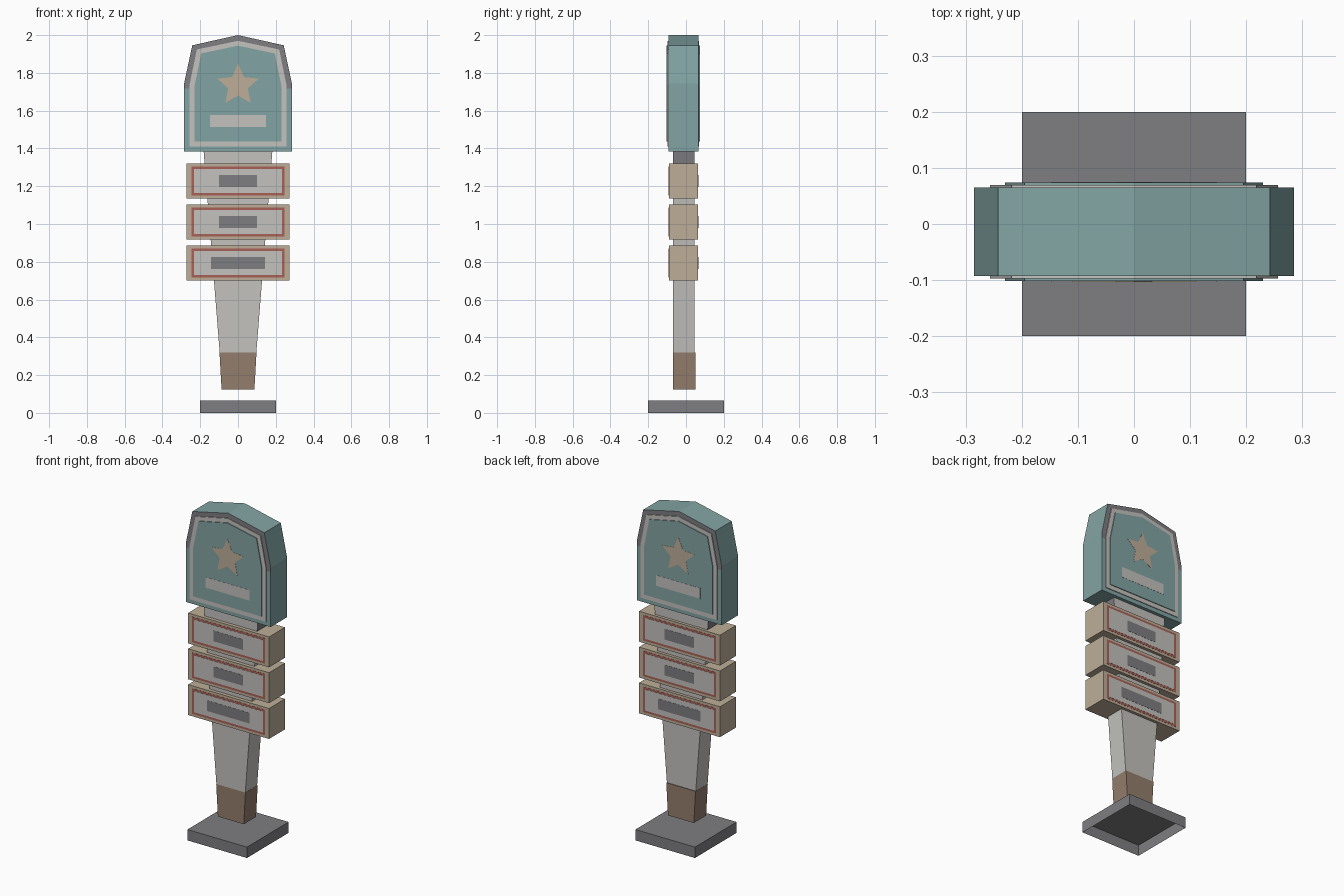
import bpy
import bmesh
import math

cube = bpy.data.objects.get("Cube")
if cube:
    bpy.data.objects.remove(cube, do_unlink=True)


def material(name, rgb):
    """Flat material from 0-255 display colour, converted to linear."""
    lin = []
    for v in rgb:
        c = v / 255
        lin.append(c / 12.92 if c <= 0.04045 else ((c + 0.055) / 1.055) ** 2.4)
    m = bpy.data.materials.new(name)
    m.use_nodes = True
    m.diffuse_color = (*lin, 1)
    m.node_tree.nodes["Principled BSDF"].inputs["Base Color"].default_value = (*lin, 1)
    return m


TEAL = material("muted_teal", (130, 164, 163))
WHITE = material("off_white", (195, 194, 190))
TAN = material("tan", (189, 174, 152))
RED = material("brick_red", (168, 97, 87))
GREY = material("dark_grey", (126, 125, 129))
BROWN = material("brown", (148, 126, 109))

YC = -0.014  # depth centre of the handle assembly


def slab(name, outline, y0, y1, mats, rule=None, cut_z=None):
    """Extrude an x-z outline along y; rule(face) gives the material index."""
    bm = bmesh.new()
    face = bm.faces.new([bm.verts.new((x, y0, z)) for x, z in outline])
    ext = bmesh.ops.extrude_face_region(bm, geom=[face])
    moved = [g for g in ext["geom"] if isinstance(g, bmesh.types.BMVert)]
    bmesh.ops.translate(bm, verts=moved, vec=(0, y1 - y0, 0))
    if cut_z is not None:
        geom = bm.verts[:] + bm.edges[:] + bm.faces[:]
        bmesh.ops.bisect_plane(bm, geom=geom, plane_co=(0, 0, cut_z), plane_no=(0, 0, 1))
    bmesh.ops.recalc_face_normals(bm, faces=bm.faces[:])
    bm.normal_update()
    if rule:
        for f in bm.faces:
            f.material_index = rule(f)
    me = bpy.data.meshes.new(name)
    bm.to_mesh(me)
    bm.free()
    for m in mats:
        me.materials.append(m)
    ob = bpy.data.objects.new(name, me)
    bpy.context.collection.objects.link(ob)
    return ob


def plates(name, outline, inner, outer, mat):
    """Matching thin plates on the front and back faces."""
    for label, s in (("front", -1), ("back", 1)):
        slab(f"{name}_{label}", outline, YC + s * inner, YC + s * outer, [mat])


def rect(w, z0, z1):
    return [(-w, z0), (w, z0), (w, z1), (-w, z1)]


def taper(w0, z0, w1, z1):
    return [(-w0, z0), (w0, z0), (w1, z1), (-w1, z1)]


def shield(w, z0, kink, shoulder_w, shoulder_z, apex):
    right = [(w, z0), (w, kink), (shoulder_w, shoulder_z)]
    return right + [(0, apex)] + [(-x, z) for x, z in reversed(right)]


# Open-bottomed base
base = slab("base", rect(0.2, 0, 0.066), -0.2, 0.2, [GREY])
bm = bmesh.new()
bm.from_mesh(base.data)
bottom = [f for f in bm.faces if f.normal.z < -0.9]
bmesh.ops.delete(bm, geom=bottom, context="FACES")
bm.to_mesh(base.data)
bm.free()

# Tapered handle with a brown foot; the neck sides are dark
slab("handle_foot", taper(0.087, 0.125, 0.098, 0.32), -0.069, 0.049, [BROWN])
slab("handle", taper(0.097, 0.32, 0.182, 1.386), -0.069, 0.045, [WHITE, GREY],
     rule=lambda f: int(abs(f.normal.x) > 0.9 and f.calc_center_median().z > 1.32),
     cut_z=1.32)

# Three sign blocks with framed panels
D = 0.0765
for name, z, bar in (("lower", 0.793, 0.143), ("middle", 1.0105, 0.1), ("upper", 1.228, 0.1)):
    slab(f"{name}_block", rect(0.272, z - 0.0925, z + 0.0925), YC - D, YC + D, [TAN])
    for part, w, h, layer, mat in (("border", 0.246, 0.077, 0, RED),
                                   ("panel", 0.232, 0.064, 1, WHITE),
                                   ("bar", bar, 0.032, 2, GREY)):
        plates(f"{name}_{part}", rect(w, z - h, z + h),
               D + layer * 0.001, D + (layer + 1) * 0.001, mat)

# Shield head: teal body with a dark upper rim on its flat faces
slab("head", shield(0.285, 1.385, 1.745, 0.242, 1.946, 2.0), YC - 0.079, YC + 0.079,
     [TEAL, GREY],
     rule=lambda f: int(abs(f.normal.y) > 0.9 and f.calc_center_median().z > 1.72),
     cut_z=1.718)
plates("head_border", shield(0.257, 1.41, 1.735, 0.218, 1.924, 1.97), 0.079, 0.0835, WHITE)
plates("head_panel", shield(0.23, 1.437, 1.73, 0.195, 1.903, 1.944), 0.0835, 0.088, TEAL)

# Star and name bar on the head
star = []
for i in range(10):
    r = 0.054 if i % 2 else 0.115
    a = math.pi / 2 + i * math.pi / 5
    star.append((r * math.cos(a), 1.734 + r * math.sin(a)))
plates("star", star, 0.088, 0.089, TAN)
plates("head_bar", rect(0.148, 1.513, 1.577), 0.088, 0.089, WHITE)
